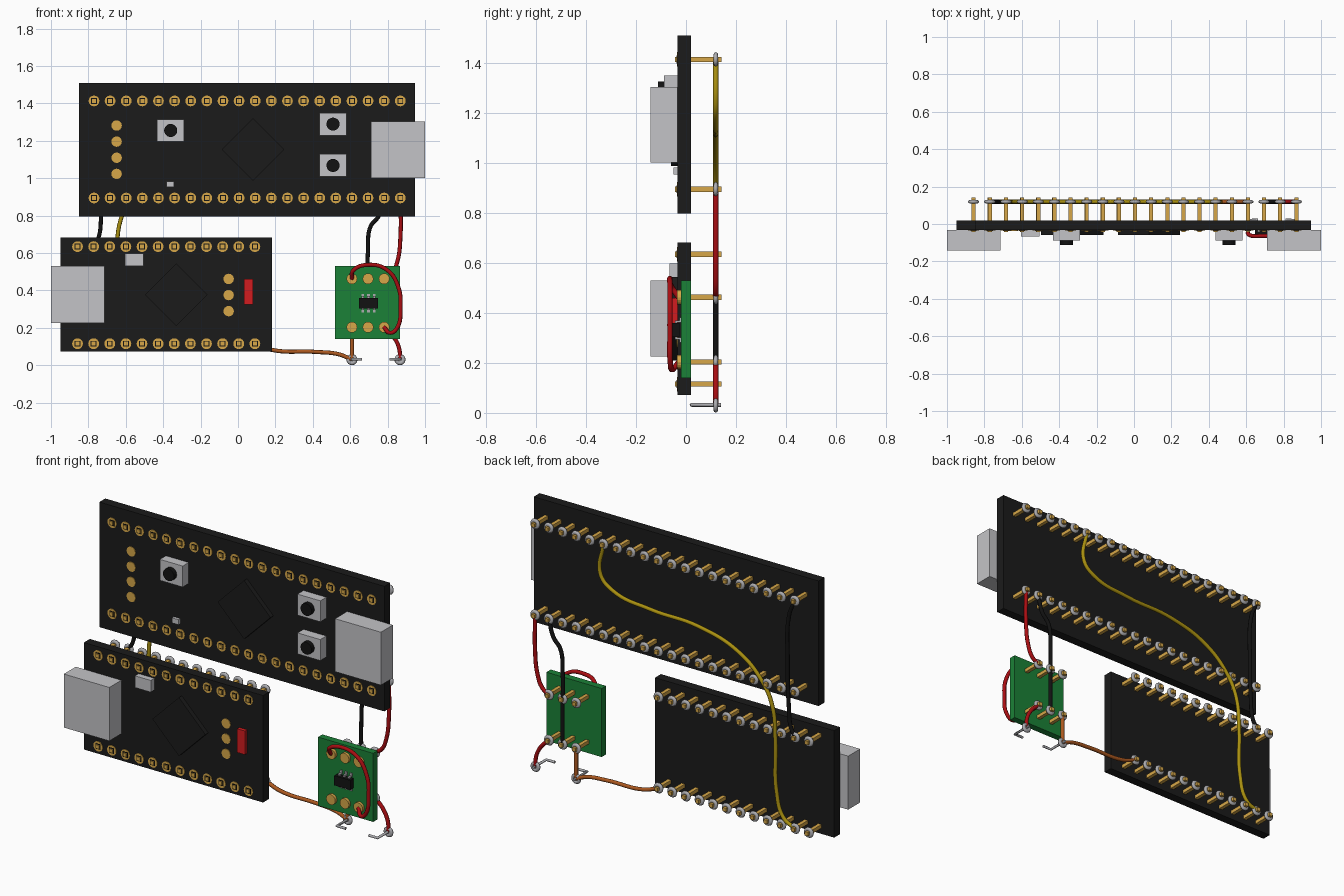
import bpy, bmesh, math
from mathutils import Matrix, Vector

cube = bpy.data.objects.get("Cube")
if cube:
    bpy.data.objects.remove(cube, do_unlink=True)


def material(name, r, g, b):
    m = bpy.data.materials.new(name)
    m.use_nodes = True
    m.diffuse_color = (r, g, b, 1)
    bsdf = next(n for n in m.node_tree.nodes if n.type == 'BSDF_PRINCIPLED')
    bsdf.inputs["Base Color"].default_value = (r, g, b, 1)
    bsdf.inputs["Roughness"].default_value = 0.6
    return m


BLACK = material("board_black", 0.011, 0.011, 0.011)
DARK = material("part_black", 0.006, 0.006, 0.006)
STEEL = material("light_steel", 0.55, 0.55, 0.57)
TIN = material("tin_grey", 0.42, 0.42, 0.44)
GOLD = material("gold", 0.68, 0.39, 0.065)
GREEN = material("board_green", 0.011, 0.22, 0.038)
RED = material("bright_red", 0.65, 0.012, 0.014)
WIRE_RED = material("wire_red", 0.40, 0.004, 0.006)
YELLOW = material("wire_yellow", 0.40, 0.28, 0.005)
COPPER = material("wire_copper", 0.42, 0.10, 0.014)

BACK, FRONT, GREEN_FRONT = 0.02, -0.033, -0.019   # board surfaces in y
PITCH = 0.0862                                    # pin spacing
WRAP_Y = 0.119                                    # depth of wires and loops
AXIS_Y = Matrix.Rotation(math.pi / 2, 4, 'X')     # turns z into the y axis


def finish(name, bm, mat, smooth=False):
    mesh = bpy.data.meshes.new(name)
    bmesh.ops.recalc_face_normals(bm, faces=bm.faces)
    bm.to_mesh(mesh)
    bm.free()
    mesh.materials.append(mat)
    for p in mesh.polygons:
        p.use_smooth = smooth
    ob = bpy.data.objects.new(name, mesh)
    bpy.context.collection.objects.link(ob)
    return ob


def add_box(bm, x0, x1, y0, y1, z0, z1):
    mat = Matrix.Translation(((x0 + x1) / 2, (y0 + y1) / 2, (z0 + z1) / 2))
    mat = mat @ Matrix.Diagonal((x1 - x0, y1 - y0, z1 - z0, 1))
    bmesh.ops.create_cube(bm, size=1, matrix=mat)


def box(name, mat, *dims):
    bm = bmesh.new()
    add_box(bm, *dims)
    return finish(name, bm, mat)


def discs(name, mat, points, r, y0, y1, sides=16):
    """Round plates facing the front at each (x, z)."""
    bm = bmesh.new()
    for x, z in points:
        bmesh.ops.create_cone(bm, cap_ends=True, segments=sides, radius1=r, radius2=r,
                              depth=y1 - y0,
                              matrix=Matrix.Translation((x, (y0 + y1) / 2, z)) @ AXIS_Y)
    return finish(name, bm, mat)


def squares(name, mat, points, y0, y1, h):
    """Square bars along y, h being half their width."""
    bm = bmesh.new()
    for x, z in points:
        add_box(bm, x - h, x + h, y0, y1, z - h, z + h)
    return finish(name, bm, mat)


def loops(name, points, major=0.0185, radial=0.0115, depth=0.0095, n=14, m=8):
    """Fat wire loops (tori) around the pins."""
    bm = bmesh.new()
    for x, z in points:
        rings = []
        for i in range(n):
            a = math.tau * i / n
            ring = []
            for j in range(m):
                b = math.tau * j / m
                r = major + radial * math.cos(b)
                ring.append(bm.verts.new((x + r * math.cos(a), WRAP_Y + depth * math.sin(b),
                                          z + r * math.sin(a))))
            rings.append(ring)
        for i in range(n):
            p, q = rings[i], rings[(i + 1) % n]
            for j in range(m):
                k = (j + 1) % m
                bm.faces.new((p[j], p[k], q[k], q[j]))
    return finish(name, bm, TIN, True)


def wire(name, mat, points, r=0.011, straight=False):
    """Round wire through the points; (x, z) pairs lie in the back plane."""
    points = [p if len(p) == 3 else (p[0], WRAP_Y, p[1]) for p in points]
    cu = bpy.data.curves.new(name, 'CURVE')
    cu.dimensions = '3D'
    cu.bevel_depth, cu.bevel_resolution, cu.resolution_u = r, 2, 8
    cu.use_fill_caps = True
    sp = cu.splines.new('BEZIER')
    sp.bezier_points.add(len(points) - 1)
    for bp, co in zip(sp.bezier_points, points):
        bp.co = Vector(co)
        bp.handle_left_type = bp.handle_right_type = 'VECTOR' if straight else 'AUTO'
    cu.materials.append(mat)
    ob = bpy.data.objects.new(name, cu)
    bpy.context.collection.objects.link(ob)
    return ob


def grid(x0, count, rows):
    return [(x0 + i * PITCH, z) for z in rows for i in range(count)]


def diamond_chip(name, x, z, side=0.236):
    bm = bmesh.new()
    bmesh.ops.create_cube(bm, size=1, matrix=Matrix.Translation((x, -0.046, z))
                          @ Matrix.Rotation(math.pi / 4, 4, 'Y')
                          @ Matrix.Diagonal((side, 0.028, side, 1)))
    return finish(name, bm, BLACK)


def header(name, points):
    discs(name + "_pads", GOLD, points, 0.029, FRONT - 0.003, FRONT + 0.003)
    squares(name + "_pin_holes", DARK, points, FRONT - 0.0045, FRONT, 0.0155)
    squares(name + "_pins", GOLD, points, -0.044, 0.141, 0.0105)
    loops(name + "_wire_loops", points)


# Large upper board
box("large_board", BLACK, -0.851, 0.946, FRONT, BACK, 0.796, 1.509)
header("large_board", grid(-0.770, 20, (0.894, 1.413)))
discs("large_board_debug_pads", GOLD, [(-0.649, 1.023 + i * PITCH) for i in range(4)],
      0.028, FRONT - 0.004, FRONT + 0.004)
box("large_board_usb_socket", STEEL, 0.711, 1.0, -0.141, FRONT, 1.001, 1.303)
diamond_chip("large_board_chip", 0.080, 1.154)
box("large_board_led", STEEL, -0.382, -0.341, -0.05, FRONT, 0.952, 0.981)
buttons = [(-0.360, 1.255), (0.508, 1.289), (0.508, 1.068)]
for i, (x, z) in enumerate(buttons, 1):
    box(f"push_button_body_{i}", STEEL, x - 0.072, x + 0.072, -0.087, FRONT, z - 0.06, z + 0.06)
discs("push_button_caps", DARK, buttons, 0.035, -0.112, -0.08, 20)

# Small lower board
box("small_board", BLACK, -0.949, 0.181, FRONT, BACK, 0.072, 0.682)
header("small_board", grid(-0.858, 12, (0.115, 0.634)))
discs("small_board_debug_pads", GOLD, [(-0.050, 0.289 + i * PITCH) for i in range(3)],
      0.028, FRONT - 0.004, FRONT + 0.004)
box("small_board_usb_socket", STEEL, -1.0, -0.713, -0.141, FRONT, 0.225, 0.530)
diamond_chip("small_board_chip", -0.331, 0.377)
box("small_board_button", STEEL, -0.604, -0.504, -0.066, FRONT, 0.530, 0.597)
box("small_board_red_part", RED, 0.032, 0.080, -0.053, FRONT, 0.325, 0.460)

# Green board with its chip
box("green_board", GREEN, 0.518, 0.866, GREEN_FRONT, BACK, 0.139, 0.530)
green_pins = grid(0.609, 3, (0.203, 0.462))
discs("green_board_pads", GOLD, green_pins, 0.029, -0.035, GREEN_FRONT + 0.004)
squares("green_board_pins", GOLD, green_pins, -0.03, 0.141, 0.0105)
loops("green_board_wire_loops", green_pins)
box("green_board_chip", DARK, 0.647, 0.748, -0.057, -0.026, 0.304, 0.359)
legs = bmesh.new()
for i in (-1, 0, 1):
    x = 0.698 + i * 0.031
    add_box(legs, x - 0.007, x + 0.007, -0.043, -0.036, 0.300, 0.363)
    for z0, z1, foot in ((0.294, 0.301, 0.281), (0.362, 0.369, 0.382)):
        add_box(legs, x - 0.007, x + 0.007, -0.043, GREEN_FRONT, z0, z1)
        add_box(legs, x - 0.007, x + 0.007, -0.026, GREEN_FRONT, min(z0, foot), max(z1, foot))
finish("green_board_chip_legs", legs, TIN)

# Loose hook ends below the green board
hook_points = [(0.609, 0.030), (0.866, 0.030)]
loops("hook_loops", hook_points)
for name, x, d in (("right_hook", 0.609, 0.055), ("left_hook", 0.866, -0.055)):
    wire(name, TIN, [(x, 0.139, 0.032), (x, 0.022, 0.032), (x + d, 0.022, 0.032)],
         0.0075, True)
discs("hook_loop_cores", TIN, hook_points, 0.016, 0.113, 0.125)

# Wiring behind the boards
wire("yellow_wire", YELLOW, [(0.437, 1.413), (0.455, 1.235), (0.383, 1.165), (0.143, 1.12),
                             (-0.167, 1.103), (-0.417, 1.025), (-0.567, 0.895), (-0.628, 0.775),
                             (-0.648, 0.58), (-0.655, 0.295), (-0.70, 0.155), (-0.772, 0.115)])
wire("black_wire_between_boards", DARK, [(-0.770, 1.413), (-0.735, 1.325), (-0.725, 1.05),
                                         (-0.732, 0.80), (-0.745, 0.685), (-0.772, 0.634)])
wire("black_wire_to_green_board", DARK, [(0.781, 0.894), (0.754, 0.80), (0.708, 0.74),
                                         (0.695, 0.62), (0.695, 0.40), (0.695, 0.203)])
wire("red_wire_to_green_board", WIRE_RED, [(0.868, 0.894), (0.869, 0.70), (0.852, 0.555),
                                           (0.823, 0.49), (0.781, 0.462)])
wire("red_wire_to_hook", WIRE_RED, [(0.781, 0.203), (0.833, 0.15), (0.862, 0.088),
                                    (0.866, 0.030)])
wire("copper_wire_to_hook", COPPER, [(0.090, 0.115), (0.18, 0.082), (0.42, 0.071),
                                     (0.54, 0.058), (0.609, 0.030)])
wire("copper_wire_to_green_board", COPPER, [(0.609, 0.203), (0.609, 0.12), (0.609, 0.030)])

# Red jumper across the front of the green board
wire("red_jumper", WIRE_RED, [(0.609, -0.03, 0.462), (0.615, -0.058, 0.505), (0.70, -0.064, 0.537),
                              (0.80, -0.064, 0.507), (0.858, -0.064, 0.415),
                              (0.869, -0.064, 0.315), (0.848, -0.062, 0.195),
                              (0.813, -0.055, 0.173), (0.781, -0.03, 0.203)])
